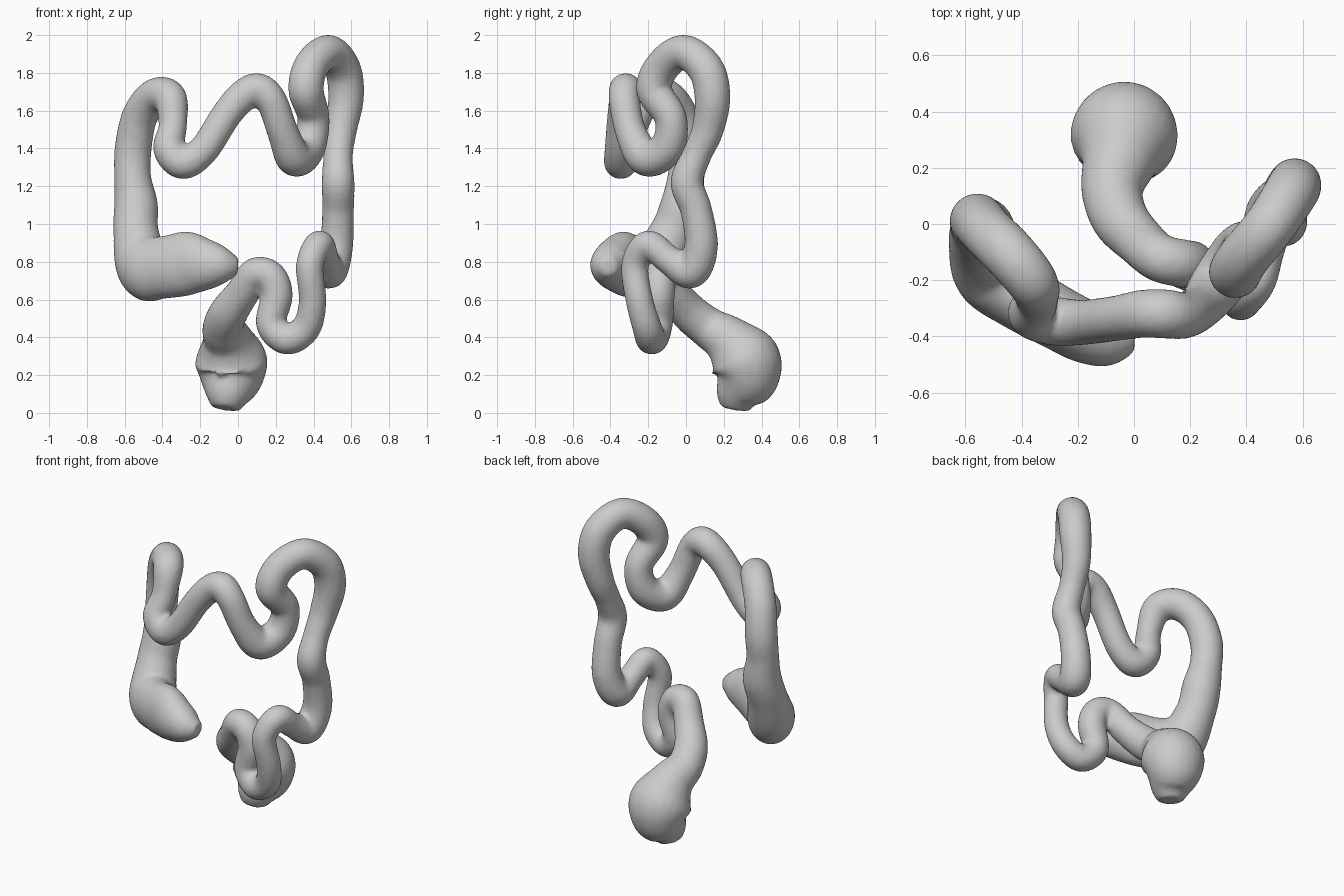
import bpy
import bmesh
import math
from mathutils import Vector

SIDES = 24
STEPS = 8

cube = bpy.data.objects.get("Cube")
if cube:
    bpy.data.objects.remove(cube, do_unlink=True)

# Centreline stations of each section: x, y, z, radius, optional vertical stretch
caecum = [
    (0, -.41, .775, .045), (-.08, -.41, .78, .097, 1.05), (-.17, -.385, .785, .112, 1.25),
    (-.27, -.335, .79, .114, 1.5), (-.4, -.26, .77, .123, 1.35), (-.5, -.17, .78, .143, 1.2),
]
ascending = [
    (-.54, -.07, .96, .12), (-.54, -.02, 1.1, .116), (-.558, 0, 1.25, .098),
    (-.555, .01, 1.4, .098), (-.52, -.03, 1.57, .095),
]
right_bend = [
    (-.44, -.11, 1.675, .095), (-.36, -.21, 1.665, .09), (-.345, -.275, 1.52, .075),
    (-.365, -.32, 1.4, .085), (-.29, -.345, 1.325, .088),
]
transverse = [
    (-.18, -.35, 1.395, .081), (-.06, -.335, 1.58, .081), (.03, -.32, 1.68, .086),
    (.11, -.32, 1.71, .088), (.18, -.325, 1.645, .083), (.24, -.29, 1.48, .083),
    (.3, -.21, 1.35, .098), (.37, -.1, 1.405, .093), (.4, -.08, 1.56, .085),
]
left_bend = [
    (.36, -.17, 1.71, .094), (.39, -.12, 1.84, .093), (.48, -.01, 1.91, .092),
    (.555, .105, 1.82, .096), (.572, .14, 1.67, .095),
]
descending = [
    (.545, .115, 1.5, .085), (.53, .055, 1.36, .078), (.53, .005, 1.22, .087),
    (.53, .055, 1.07, .084), (.52, .08, .88, .089), (.485, .025, .75, .093),
]
sigmoid = [
    (.46, -.09, .81, .077), (.43, -.2, .89, .077), (.38, -.27, .78, .073),
    (.395, -.245, .59, .073), (.36, -.205, .45, .078), (.26, -.18, .39, .082),
    (.175, -.15, .47, .08), (.205, -.145, .62, .085), (.17, -.14, .72, .086),
    (.09, -.12, .735, .086),
]
rectum = [
    (.02, -.06, .63, .09), (-.05, .02, .53, .102), (-.078, .12, .45, .11),
    (-.055, .22, .385, .135), (-.037, .305, .285, .19), (-.037, .32, .19, .174),
    (-.055, .275, .09, .12), (-.065, .262, .022, .075),
]
sections = [caecum, ascending, right_bend, transverse,
            left_bend, descending, sigmoid, rectum]


def spline(stations):
    """Smooth samples through every station."""
    pts = [Vector(s if len(s) == 5 else (*s, 1)) for s in stations]
    pts = [pts[0]] + pts + [pts[-1]]
    samples = []
    for a, b, c, d in zip(pts, pts[1:], pts[2:], pts[3:]):
        for i in range(STEPS):
            t = i / STEPS
            samples.append(b + (c - a) * (t / 2)
                           + (a * 2 - b * 5 + c * 4 - d) * (t * t / 2)
                           + (b * 3 - a - c * 3 + d) * (t ** 3 / 2))
    samples.append(pts[-2])
    return samples


def sweep_tube(name, samples):
    """Skin rings along the samples without twisting, and close both ends."""
    bm = bmesh.new()
    centres = [Vector(s[:3]) for s in samples]
    last = len(centres) - 1
    side = Vector((0, 0, 1))
    rings = []
    for i, (centre, sample) in enumerate(zip(centres, samples)):
        along = (centres[min(i + 1, last)] - centres[max(i - 1, 0)]).normalized()
        side = (side - along * side.dot(along)).normalized()
        across = along.cross(side)
        ring = []
        for k in range(SIDES):
            angle = math.tau * k / SIDES
            offset = (side * math.cos(angle) + across * math.sin(angle)) * sample[3]
            offset.z *= sample[4]
            ring.append(bm.verts.new(centre + offset))
        rings.append(ring)
    for lower, upper in zip(rings, rings[1:]):
        for k in range(SIDES):
            n = (k + 1) % SIDES
            bm.faces.new((lower[k], lower[n], upper[n], upper[k]))
    bm.faces.new(rings[0][::-1])
    bm.faces.new(rings[-1])
    bmesh.ops.recalc_face_normals(bm, faces=bm.faces)
    mesh = bpy.data.meshes.new(name)
    bm.to_mesh(mesh)
    bm.free()
    obj = bpy.data.objects.new(name, mesh)
    bpy.context.collection.objects.link(obj)
    return obj


# Plain grey surface
grey = bpy.data.materials.new("plain_grey")
grey.use_nodes = True
colour = (.6, .6, .6, 1)
grey.diffuse_color = colour
grey.node_tree.nodes["Principled BSDF"].inputs["Base Color"].default_value = colour

# One continuous tube, from the tapered tip to the flat-ended bulb
stations = [station for section in sections for station in section]
bowel = sweep_tube("large_intestine", spline(stations))
bowel.data.materials.append(grey)

# Fuse the folds inside the tight bends and soften them
remesh = bowel.modifiers.new("fuse_folds", "REMESH")
remesh.mode = "VOXEL"
remesh.voxel_size = .014
remesh.use_smooth_shade = True
soften = bowel.modifiers.new("soften", "SMOOTH")
soften.factor = .5
soften.iterations = 5
